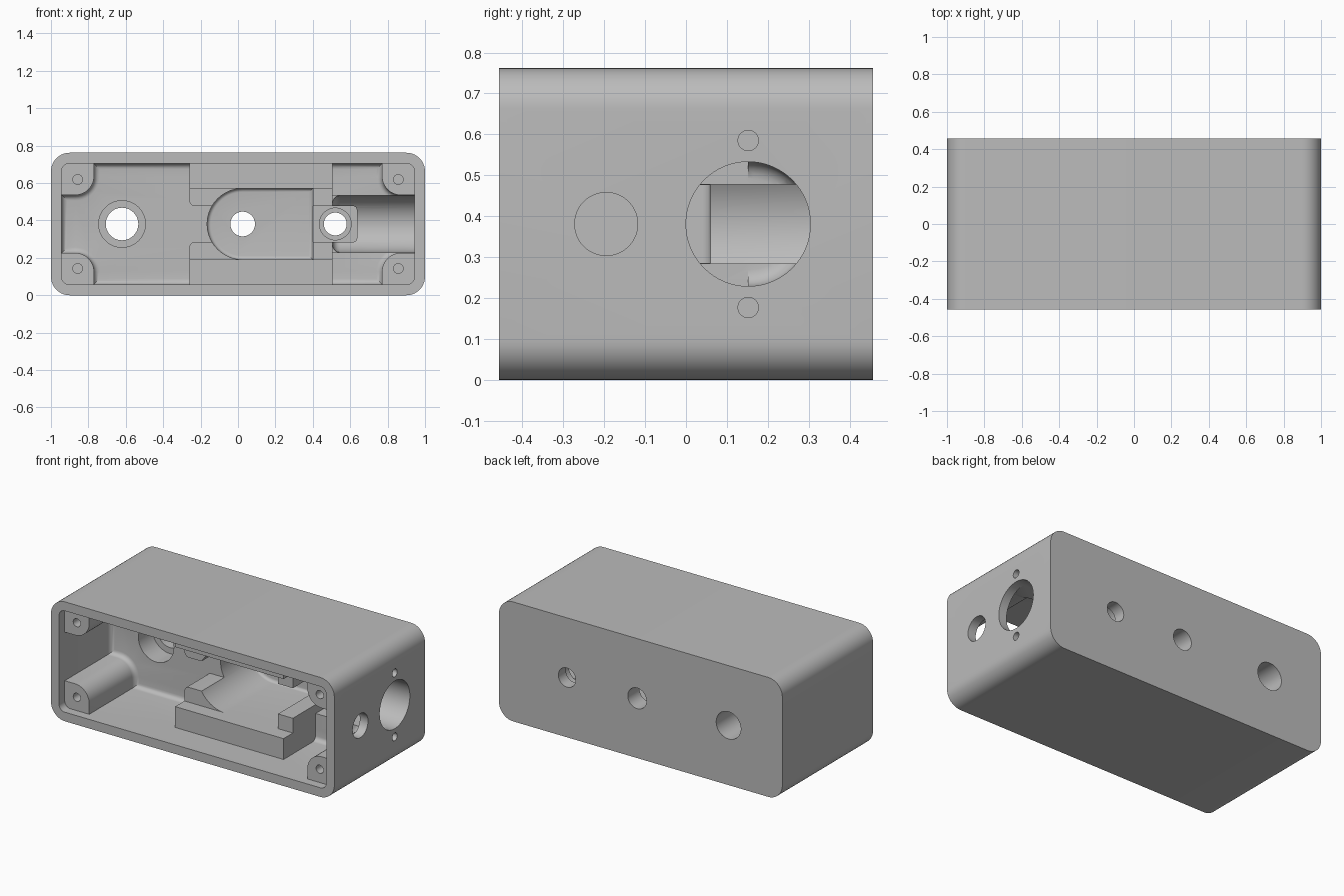
import bpy, bmesh
from math import sin, cos, pi, radians
from mathutils import Vector

cube = bpy.data.objects.get("Cube")
if cube:
    bpy.data.objects.remove(cube, do_unlink=True)

MID = 0.381             # height of the centre line
FRONT, BACK = -0.457, 0.457

grey = bpy.data.materials.new("plain grey")
grey.use_nodes = True
grey.diffuse_color = (0.5, 0.5, 0.5, 1)
grey.node_tree.nodes["Principled BSDF"].inputs["Base Color"].default_value = (0.5, 0.5, 0.5, 1)


def arc(cx, cz, r, a0, a1, n=10):
    return [(cx + r * cos(radians(a0 + (a1 - a0) * i / n)),
             cz + r * sin(radians(a0 + (a1 - a0) * i / n))) for i in range(n + 1)]


def circle(cx, cz, r, n=48):
    return arc(cx, cz, r, 0, 360, n)[:-1]


def rounded_rect(x0, x1, z0, z1, r):
    return (arc(x1 - r, z1 - r, r, 0, 90) + arc(x0 + r, z1 - r, r, 90, 180)
            + arc(x0 + r, z0 + r, r, 180, 270) + arc(x1 - r, z0 + r, r, 270, 360))


def rect(x0, x1, z0, z1):
    return [(x0, z0), (x1, z0), (x1, z1), (x0, z1)]


def prism(name, profile, start, end, axis="Y", fillet=0):
    """Extrude a profile (heights relative to MID) along an axis; round the end cap."""
    bm = bmesh.new()

    def ring(t):
        return [bm.verts.new(Vector((p, t, q + MID) if axis == "Y" else (t, p, q + MID)))
                for p, q in profile]
    a, b = ring(start), ring(end)
    bm.faces.new(a)
    cap = bm.faces.new(b)
    for i in range(len(a)):
        j = (i + 1) % len(a)
        bm.faces.new((a[i], a[j], b[j], b[i]))
    bmesh.ops.recalc_face_normals(bm, faces=bm.faces)
    if fillet:
        bmesh.ops.bevel(bm, geom=list(cap.edges), offset=fillet, segments=5,
                        profile=0.5, affect="EDGES")
    mesh = bpy.data.meshes.new(name)
    bm.to_mesh(mesh)
    bm.free()
    mesh.materials.append(grey)
    obj = bpy.data.objects.new(name, mesh)
    bpy.context.collection.objects.link(obj)
    return obj


# Outer housing
body = prism("housing", rounded_rect(-1, 1, -MID, MID, 0.1), FRONT, BACK)


def combine(operation, *args, **kwargs):
    tool = prism("tool", *args, **kwargs)
    bpy.context.view_layer.objects.active = body
    mod = body.modifiers.new("cut", "BOOLEAN")
    mod.operation, mod.solver, mod.object = operation, "EXACT", tool
    bpy.ops.object.modifier_apply(modifier=mod.name)
    bpy.data.objects.remove(tool, do_unlink=True)


def cut(*args, **kwargs):
    combine("DIFFERENCE", *args, **kwargs)


def add(*args, **kwargs):
    combine("UNION", *args, **kwargs)


# Lid recess, then the main cavity that leaves a screw pillar in each corner
W, H = 0.943, 0.323
cut(rounded_rect(-W, W, -H, H, 0.04), FRONT - 0.1, -0.40)
corner = [(W, 0.155)] + arc(0.87, 0.255, 0.1, 270, 180) + [(0.77, H)]
outline = []
for sx, sz in ((1, 1), (-1, 1), (-1, -1), (1, -1)):
    pts = [(x * sx, z * sz) for x, z in corner]
    outline += pts if sx * sz > 0 else pts[::-1]
cut(outline, -0.43, 0.06, fillet=0.03)

# Stepped mounting ledges above and below the centre line
for s in (1, -1):
    add(rect(-0.26, 0.505, *sorted((s * 0.19, s * 0.35))), -0.262, 0.1)
    step = [(0.505, 0.25), (-0.26, 0.25), (-0.26, 0.125)]
    step += arc(-0.23, 0.125, 0.03, 180, 270, 5) + [(0.505, 0.095)]
    add([(x, s * z) for x, z in step], -0.168, 0.1)

# Round-ended pocket and the narrow channel leading out of it
cut([(0.4, -0.19), (0.4, 0.19)] + arc(0.025, 0, 0.19, 90, 270, 28), -0.3, 0.34, fillet=0.02)
cut(rounded_rect(0.3, 0.635, -0.096, 0.096, 0.02), -0.25, 0.32)

# Side bore with its open-fronted trough
cut(circle(0.152, 0, 0.152, 64), 1.1, 0.506, axis="X", fillet=0.04)
cut(rect(0.506, W, -0.152, 0.152), 0.03, 0.152)

# Other holes in the side wall
cut(circle(-0.195, 0, 0.077), 1.1, 0.9, axis="X")
for s in (1, -1):
    cut(circle(0.152, s * 0.204, 0.025, 24), 1.1, 0.85, axis="X")

# Holes through the back and their counterbores
for x, r in ((-0.62, 0.087), (0.025, 0.066), (0.52, 0.061)):
    cut(circle(x, 0, r), 0.02, BACK + 0.1)
cut(circle(-0.62, 0, 0.125), -0.05, 0.2)
cut(circle(0.52, 0, 0.085), 0.25, 0.38)

# Screw holes in the pillars
for sx in (1, -1):
    for sz in (1, -1):
        cut(circle(sx * 0.857, sz * 0.238, 0.026, 24), -0.45, -0.15)

bpy.ops.object.select_all(action="DESELECT")
body.select_set(True)
bpy.context.view_layer.objects.active = body
bpy.ops.object.shade_smooth_by_angle(angle=radians(30))
